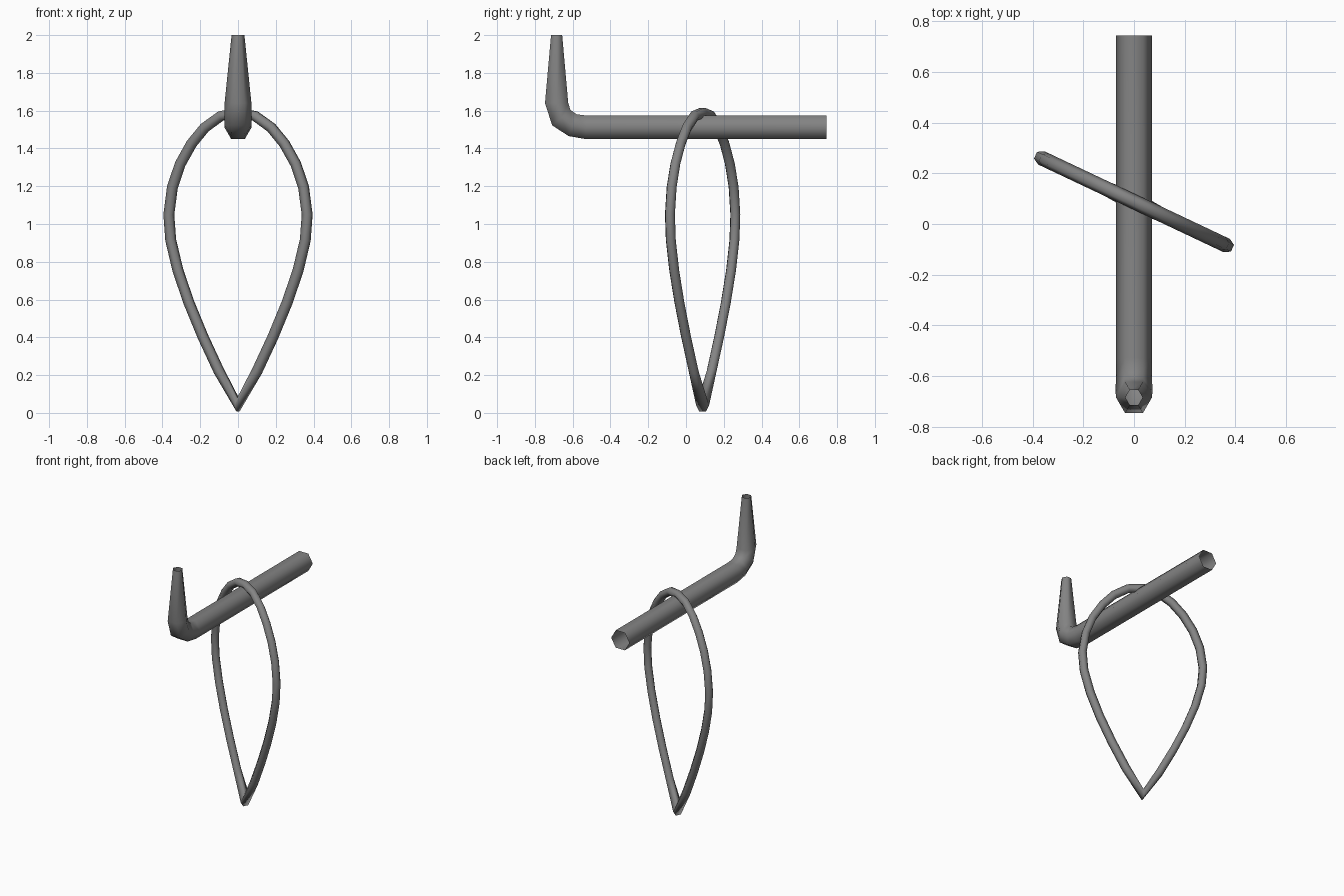
import bpy, bmesh
from math import cos, sin, pi, radians
from mathutils import Vector, Matrix

if "Cube" in bpy.data.objects:
    bpy.data.objects.remove(bpy.data.objects["Cube"])

SIDES = 6
grey = bpy.data.materials.new("dark grey metal")
grey.use_nodes = True
colour = (0.23, 0.23, 0.23, 1)
grey.diffuse_color = colour
grey.node_tree.nodes["Principled BSDF"].inputs["Base Color"].default_value = colour


def tube(name, rings, closed):
    """Sweep a hexagon along rings of (centre, across axis, side axis, radius)."""
    bm = bmesh.new()
    loops = []
    for centre, across, side, radius in rings:
        loops.append([bm.verts.new(centre + radius * (cos(a) * side + sin(a) * across))
                      for a in (2 * pi * i / SIDES for i in range(SIDES))])
    pairs = list(zip(loops, loops[1:]))
    if closed:
        pairs.append((loops[-1], loops[0]))
    for a, b in pairs:
        for i in range(SIDES):
            j = (i + 1) % SIDES
            bm.faces.new((a[i], a[j], b[j], b[i])).smooth = True
    bmesh.ops.recalc_face_normals(bm, faces=bm.faces)
    mesh = bpy.data.meshes.new(name)
    bm.to_mesh(mesh)
    bm.free()
    mesh.materials.append(grey)
    obj = bpy.data.objects.new(name, mesh)
    bpy.context.collection.objects.link(obj)
    return obj


# Peg: straight open bar that bends upward and tapers (y, z, ring tilt, radius)
X = Vector((1, 0, 0))
peg = [(0.745, 1.512, 0, 0.072), (-0.53, 1.512, 0, 0.072), (-0.6, 1.523, 20, 0.071),
       (-0.66, 1.563, 50, 0.073), (-0.685, 1.64, 90, 0.071), (-0.685, 2.0, 90, 0.034)]
tube("bent_peg", [(Vector((0, y, z)), Vector((0, sin(radians(t)), cos(radians(t)))), X, r)
                  for y, z, t, r in peg], False)

# Hanging loop: teardrop drawn as one half, then mirrored
half = [(0.1, 1.572), (0.195, 1.51), (0.272, 1.425), (0.338, 1.318), (0.384, 1.195),
        (0.405, 1.05), (0.394, 0.915), (0.352, 0.755), (0.288, 0.585), (0.206, 0.405),
        (0.112, 0.222)]
path = [(0, 1.59)] + half + [(0, 0.04)] + [(-x, z) for x, z in reversed(half)]
points = [Vector((x, 0, z)) for x, z in path]
normal = Vector((0, 1, 0))
rings = []
for i, p in enumerate(points):
    before = (p - points[i - 1]).normalized()
    after = (points[(i + 1) % len(points)] - p).normalized()
    across = (before + after).normalized().cross(normal)
    radius = 0.038 if abs(p.z - 0.04) < 0.001 else 0.029
    rings.append((p, across, normal, radius))
loop = tube("hanging_loop", rings, True)
loop.data.transform(Matrix.Translation((0, 0.088, 0)) @ Matrix.Rotation(radians(-25.3), 4, "Z"))
